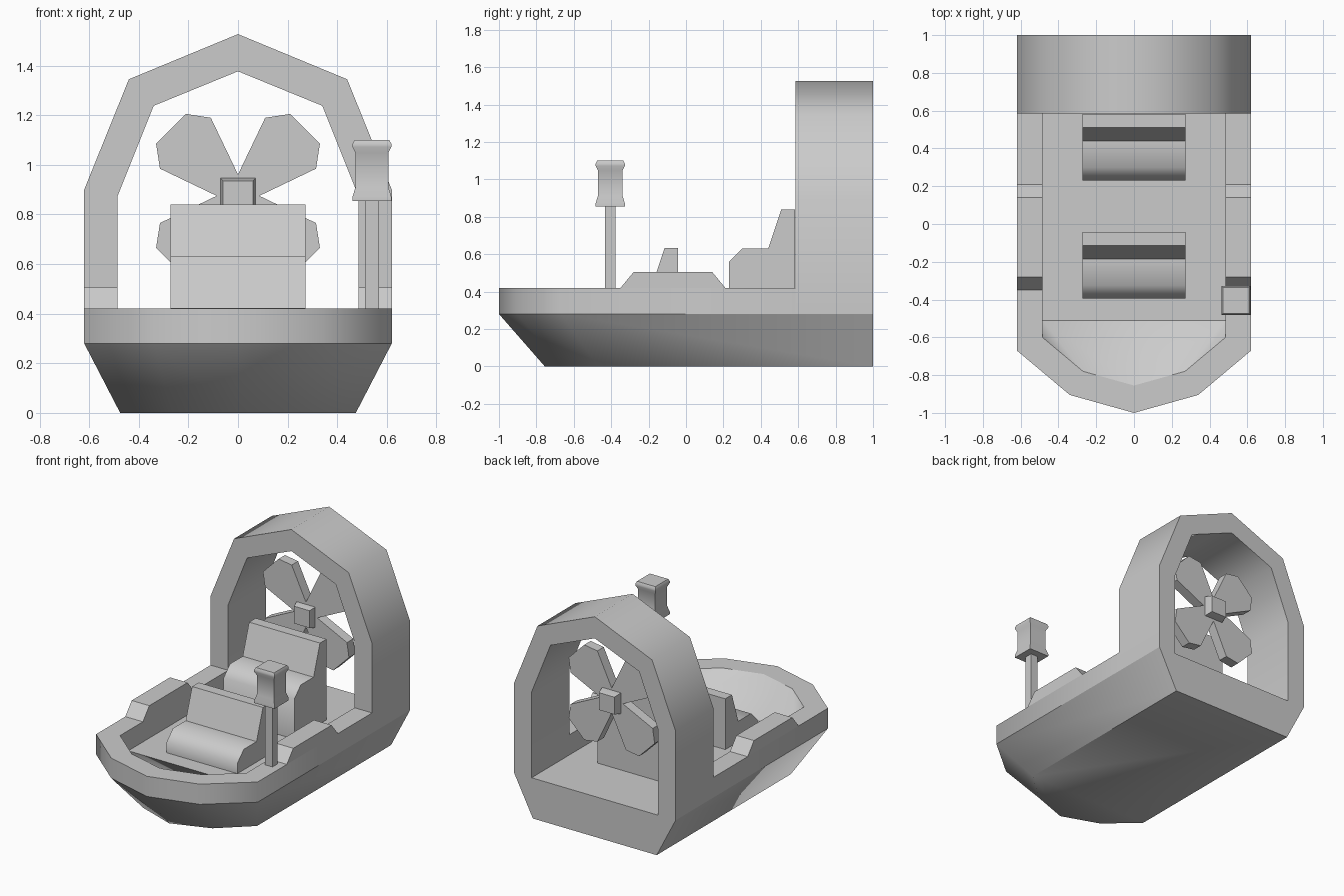
import bpy, bmesh, math
from mathutils import Matrix, Vector

if "Cube" in bpy.data.objects:
    bpy.data.objects.remove(bpy.data.objects["Cube"])


def make(name, verts, faces, recalc=True):
    me = bpy.data.meshes.new(name)
    me.from_pydata([tuple(v) for v in verts], [], faces)
    bm = bmesh.new()
    bm.from_mesh(me)
    if recalc:
        bmesh.ops.recalc_face_normals(bm, faces=bm.faces)
    bm.to_mesh(me)
    bm.free()
    me.shade_smooth()
    me.set_sharp_from_angle(angle=math.radians(50))
    ob = bpy.data.objects.new(name, me)
    bpy.context.collection.objects.link(ob)
    return ob


def loft(name, rings):
    """Closed solid through rings that have equal point counts."""
    n = len(rings[0])
    verts = [p for r in rings for p in r]
    faces = [tuple(range(n)), tuple(range(len(verts) - n, len(verts)))]
    for k in range(len(rings) - 1):
        for i in range(n):
            j = (i + 1) % n
            faces.append((k*n + i, k*n + j, k*n + n + j, k*n + n + i))
    return make(name, verts, faces)


def prism(name, pts, axis, a, b):
    """Extrude a 2D outline along one axis from a to b."""
    place = {'x': lambda p, t: (t, p[0], p[1]),
             'y': lambda p, t: (p[0], t, p[1]),
             'z': lambda p, t: (p[0], p[1], t)}[axis]
    return loft(name, [[place(p, t) for p in pts] for t in (a, b)])


def mirrored(half):
    """Half outline ending on x = 0, continued to the -x side."""
    return half + [(-x, y) for x, y in reversed(half) if x > 0]


def square(cx, cy, h, z):
    return [(cx + sx*h, cy + sy*h, z) for sx, sy in ((-1, -1), (1, -1), (1, 1), (-1, 1))]


FLOOR, RIM, ARCH_Y = 0.28, 0.42, 0.585

# Hull skirt, flaring from the flat bottom to the floor level
bottom = mirrored([(0.475, 1), (0.475, -0.47), (0.265, -0.66), (0, -0.755)])
outer = mirrored([(0.62, 1), (0.62, -0.67), (0.34, -0.905), (0, -1)])
loft("hull_skirt", [[(x, y, 0) for x, y in bottom], [(x, y, FLOOR) for x, y in outer]])

# Rim wall around the cockpit, open towards the arch
rim_out = mirrored([(0.62, ARCH_Y), (0.62, -0.67), (0.34, -0.905), (0, -1)])
rim_in = mirrored([(0.485, ARCH_Y), (0.485, -0.6), (0.27, -0.78), (0, -0.855)])
prism("rim_wall", rim_out + rim_in[::-1], 'z', FLOOR, RIM)

# Sloped bow floor rising to the rim
ramp = [(-0.485, -0.51, FLOOR)] + [(x, y, RIM) for x, y in rim_in[5:0:-1]] + [(0.485, -0.51, FLOOR)]
make("bow_ramp", ramp, [(0, 1, 2), (0, 2, 3), (0, 3, 6), (6, 3, 4), (6, 4, 5)], False)

# Raised side armrests on the rim
rest = [(-0.35, RIM), (-0.28, 0.505), (0.14, 0.505), (0.21, RIM)]
for side, s in (("left", -1), ("right", 1)):
    prism(side + "_armrest", rest, 'x', s*0.485, s*0.62)

# Fan arch at the stern
arch_out = mirrored([(0.62, FLOOR), (0.62, 0.9), (0.44, 1.345), (0, 1.527)])
arch_in = mirrored([(0.485, FLOOR), (0.485, 0.875), (0.34, 1.238), (0, 1.377)])
prism("fan_arch", arch_out + arch_in[::-1], 'y', ARCH_Y, 1)

# Two seats sharing one profile, the rear one higher
seat = [(0.23, 0.56), (0.30, 0.63), (0.44, 0.63), (0.51, 0.84), (0.583, 0.84)]
for name, dy, dz in (("rear_seat", 0, 0), ("front_seat", -0.625, -0.208)):
    pts = [(y + dy, z + dz) for y, z in seat]
    pts = [(pts[0][0], FLOOR)] + pts + [(pts[-1][0], FLOOR)]
    prism(name, pts, 'x', -0.272, 0.272)

# Fan hub and four petal blades
FZ = 0.875
loft("fan_hub", [[(x, y, z + FZ) for x, z, _ in square(0, 0, h, 0)]
                 for y, h in ((0.70, 0.06), (0.78, 0.08), (0.87, 0.06))])
petal = [(0.03, 0.05), (0.30, 0.145), (0.382, 0.085),
         (0.382, -0.085), (0.30, -0.145), (0.03, -0.05)]
for i in range(4):
    blade = prism(f"fan_blade_{i + 1}", petal, 'y', 0.745, 0.815)
    blade.data.transform(Matrix.Translation(Vector((0, 0, FZ)))
                         @ Matrix.Rotation(math.radians(45 + 90*i), 4, 'Y'))

# Lamp post and lantern on the right rim
LX, LY = 0.54, -0.405
loft("lamp_post", [square(LX, LY, 0.028, z) for z in (RIM, 0.86)])
loft("lantern", [square(LX, LY, h, z) for h, z in
                 ((0.078, 0.855), (0.078, 0.872), (0.066, 0.912), (0.066, 1.048),
                  (0.078, 1.072), (0.078, 1.085), (0.07, 1.1))])
